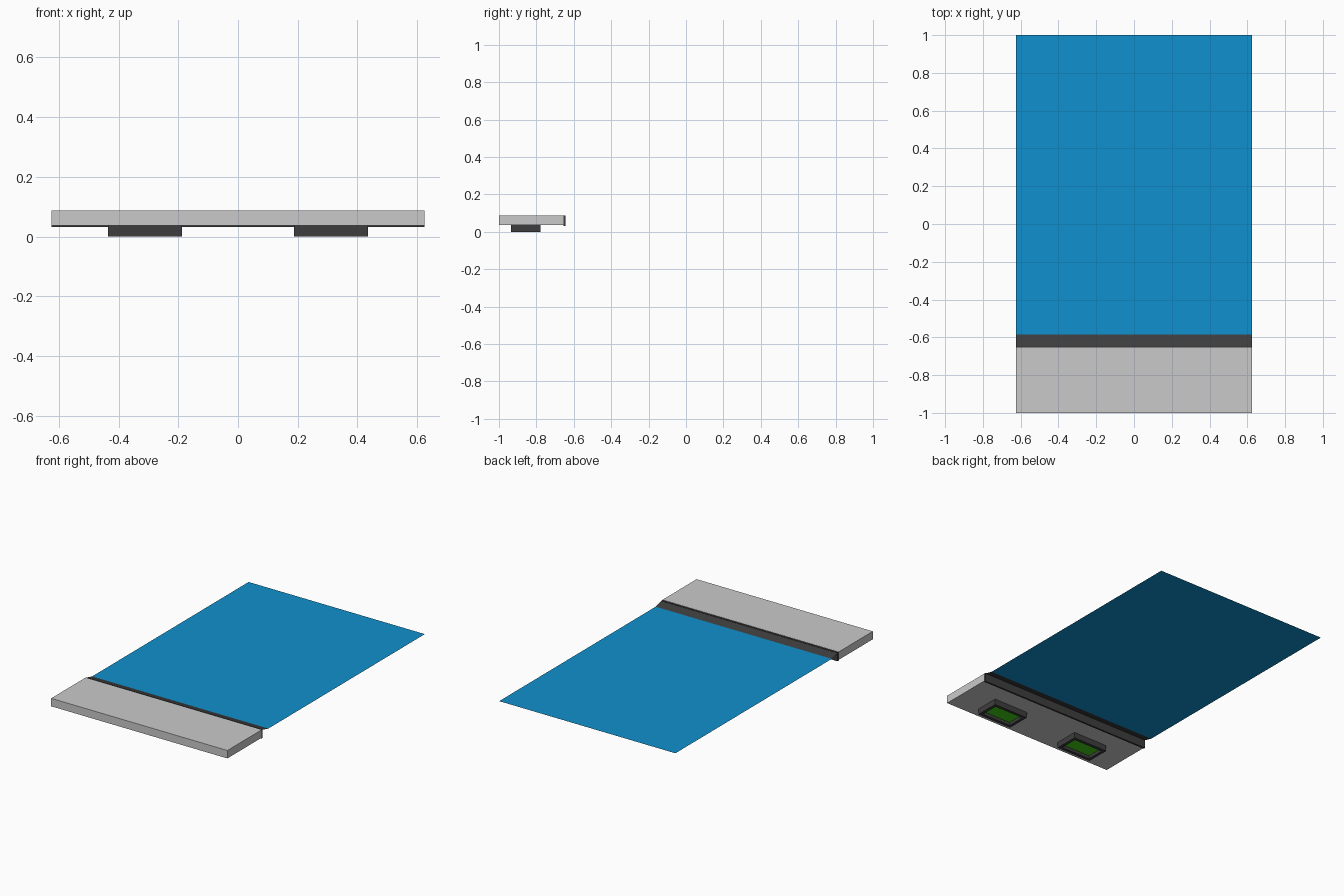
import bpy
import bmesh

if "Cube" in bpy.data.objects:
    bpy.data.objects.remove(bpy.data.objects["Cube"])


def material(name, rgb):
    m = bpy.data.materials.new(name)
    m.diffuse_color = (*rgb, 1)
    m.use_nodes = True
    m.node_tree.nodes["Principled BSDF"].inputs["Base Color"].default_value = m.diffuse_color
    return m


GREY = material("light grey", (0.59, 0.59, 0.59))
DARK = material("charcoal", (0.048, 0.048, 0.048))
BLUE = material("bright blue", (0.005, 0.28, 0.61))
GREEN = material("green", (0.05, 0.64, 0.008))
W = 0.625  # half width shared by body, hinge and sheet


def finish(name, bm, *mats):
    me = bpy.data.meshes.new(name)
    bm.to_mesh(me)
    bm.free()
    for m in mats:
        me.materials.append(m)
    ob = bpy.data.objects.new(name, me)
    bpy.context.collection.objects.link(ob)
    return ob


def box_mesh(x, y, z):
    """Box spanning the three (low, high) ranges."""
    bm = bmesh.new()
    bmesh.ops.create_cube(bm, size=1)
    for v in bm.verts:
        v.co = [r[0] if c < 0 else r[1] for c, r in zip(v.co, (x, y, z))]
    return bm


def strip(name, y0, z0, y1, z1, mat):
    """Single upward-facing sheet across the full width."""
    bm = bmesh.new()
    bm.faces.new([bm.verts.new(p) for p in
                  ((-W, y0, z0), (W, y0, z0), (W, y1, z1), (-W, y1, z1))])
    return finish(name, bm, mat)


# Main body and the hinge bar behind it
finish("body", box_mesh((-W, W), (-1, -0.655), (0.037, 0.088)), GREY)
finish("hinge_bar", box_mesh((-W, W), (-0.655, -0.643), (0.032, 0.087)), DARK)

# Folded flap leading to the thin sheet
strip("flap", -0.643, 0.085, -0.585, 0.07, DARK)
strip("sheet", -0.585, 0.07, 1, 0.07, BLUE)

# Two feet with recessed green pads underneath
for side, x in (("left", (-0.435, -0.187)), ("right", (0.187, 0.435))):
    bm = box_mesh(x, (-0.935, -0.778), (0, 0.038))
    bm.normal_update()
    base = min(bm.faces, key=lambda f: f.calc_center_median().z)
    bmesh.ops.inset_region(bm, faces=[base], thickness=0.028)
    # Push the inset floor upward, leaving vertical recess walls
    pad = bmesh.ops.extrude_discrete_faces(bm, faces=[base])["faces"][0]
    for v in pad.verts:
        v.co.z = 0.02
    pad.material_index = 1
    bmesh.ops.recalc_face_normals(bm, faces=bm.faces)
    finish(side + "_foot", bm, DARK, GREEN)
